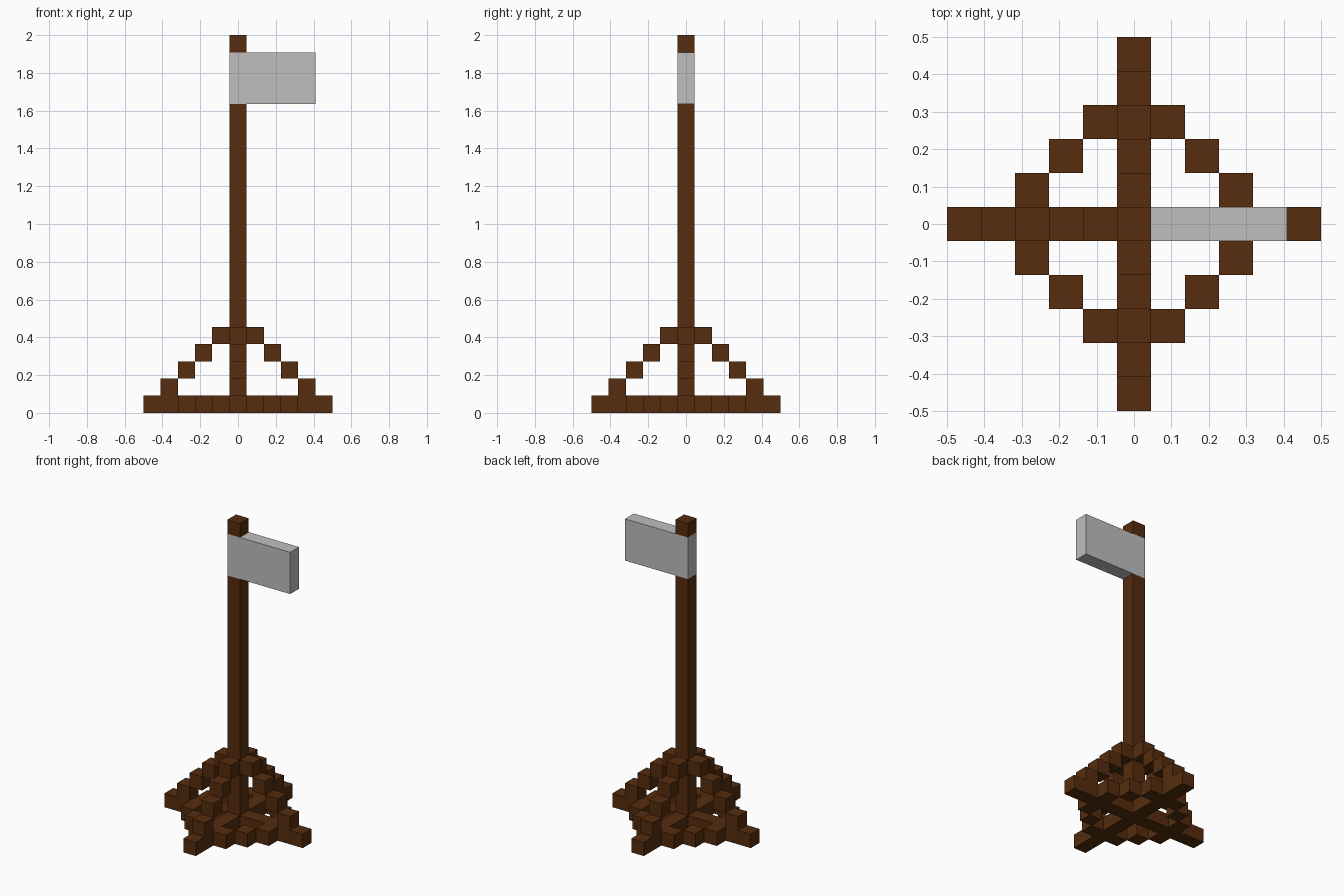
import bpy, bmesh
from mathutils import Matrix, Vector

U = 1 / 11  # edge of one block

if "Cube" in bpy.data.objects:
    bpy.data.objects.remove(bpy.data.objects["Cube"], do_unlink=True)


def material(name, rgb):
    m = bpy.data.materials.new(name)
    m.use_nodes = True
    colour = (*rgb, 1)
    m.diffuse_color = colour
    bsdf = next(n for n in m.node_tree.nodes if n.type == 'BSDF_PRINCIPLED')
    bsdf.inputs["Base Color"].default_value = colour
    bsdf.inputs["Roughness"].default_value = 0.9
    return m


wood = material("dark_wood", (0.093, 0.026, 0.0045))
cloth = material("light_grey_cloth", (0.52, 0.52, 0.52))


def blocks(name, mat, boxes):
    """One object from boxes given as (first cell, last cell), x and y centred on cell 0."""
    bm = bmesh.new()
    for lo, hi in boxes:
        lo, hi = Vector(lo), Vector(hi)
        centre = ((lo + hi) / 2 + Vector((0, 0, 0.5))) * U
        size = (hi - lo + Vector((1, 1, 1))) * U
        bmesh.ops.create_cube(bm, size=1,
                              matrix=Matrix.Translation(centre) @ Matrix.Diagonal((*size, 1)))
    mesh = bpy.data.meshes.new(name)
    bm.to_mesh(mesh)
    bm.free()
    mesh.materials.append(mat)
    obj = bpy.data.objects.new(name, mesh)
    bpy.context.collection.objects.link(obj)
    return obj


def cells(points):
    return [(p, p) for p in points]


# Pole, interrupted where the flag wraps it
blocks("pole", wood, [((0, 0, 0), (0, 0, 17))])
blocks("pole_tip", wood, [((0, 0, 21), (0, 0, 21))])
blocks("flag", cloth, [((0, 0, 18), (4, 0, 20))])

# Four feet and four stepped braces climbing to the pole
for side, dx, dy in (("left", 1, 0), ("right", -1, 0), ("front", 0, -1), ("back", 0, 1)):
    blocks(side + "_foot", wood, cells((dx * i, dy * i, 0) for i in range(1, 6)))
    blocks(side + "_brace", wood, cells((dx * i, dy * i, 5 - i) for i in range(1, 5)))

# Diagonal ground links joining neighbouring feet
for fb, sy in (("front", -1), ("back", 1)):
    for lr, sx in (("left", 1), ("right", -1)):
        blocks(f"{fb}_{lr}_link", wood, cells((sx * i, sy * (4 - i), 0) for i in range(1, 4)))
